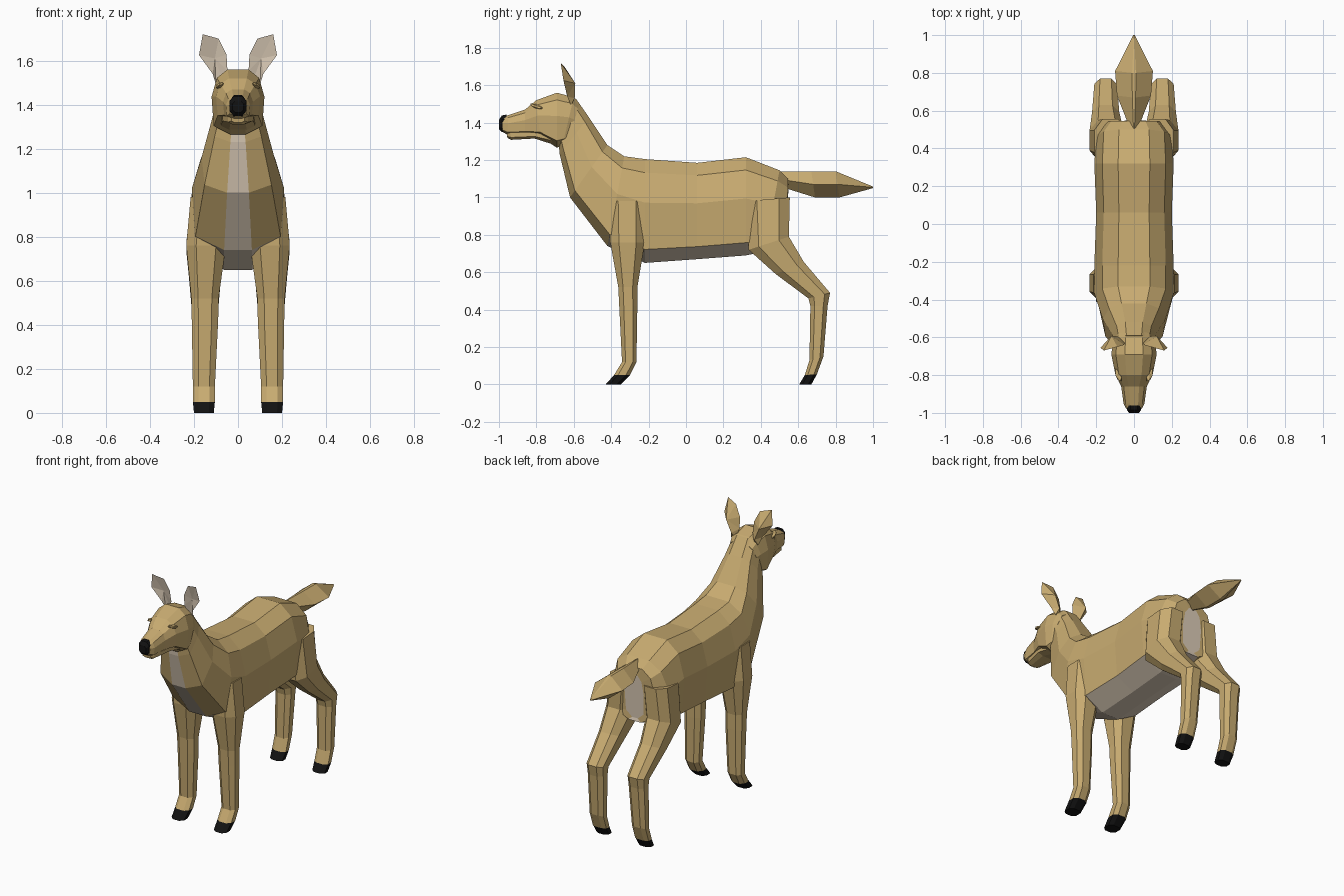
import bpy, bmesh
from mathutils import Vector, Matrix


def material(name, rgb):
    m = bpy.data.materials.new(name)
    m.diffuse_color = (*rgb, 1)
    return m


TAN = material("tan coat", (0.58, 0.41, 0.165))
CREAM = material("cream fur", (0.72, 0.61, 0.48))
BLACK = material("black horn", (0.006, 0.006, 0.006))

# Half cross-sections: (width factor, position from first end to second end)
BARREL = [(0.4, 0), (0.8, 0.13), (1, 0.42), (0.92, 0.87), (0.3, 1)]
OCTAGON = [(0.5, 0), (1, 0.25), (1, 0.75), (0.5, 1)]
DIAMOND = [(0.1, 0), (1, 0.5), (0.1, 1)]


def finish(bm, name, mats, mirror=False):
    bmesh.ops.recalc_face_normals(bm, faces=bm.faces[:])
    mesh = bpy.data.meshes.new(name)
    bm.to_mesh(mesh)
    bm.free()
    for m in mats:
        mesh.materials.append(m)
    ob = bpy.data.objects.new(name, mesh)
    bpy.context.collection.objects.link(ob)
    if mirror:
        ob.modifiers.new("Mirror", 'MIRROR').use_mirror_merge = False
    return ob


def loft(name, rings, half, mats, rule=None, mirror=False):
    """Skin rings (y1, z1, y2, z2, x centre, half width); rule(ring, side, centre) picks the colour."""
    bm = bmesh.new()
    loops = []
    for y1, z1, y2, z2, xc, hw in rings:
        a, b = Vector((xc, y1, z1)), Vector((xc, y2, z2))
        pts = [(f, u) for f, u in half] + [(-f, u) for f, u in reversed(half)]
        loops.append([bm.verts.new(a.lerp(b, u) + Vector((f * hw, 0, 0))) for f, u in pts])
    n = len(loops[0])
    faces = []
    for i, (p, q) in enumerate(zip(loops, loops[1:])):
        for k in range(n):
            j = (k + 1) % n
            faces.append((i, k, bm.faces.new((p[k], p[j], q[j], q[k]))))
    faces.append((-1, 0, bm.faces.new(loops[0])))
    faces.append((len(rings), 0, bm.faces.new(loops[-1])))
    if rule:
        for i, k, f in faces:
            f.material_index = rule(i, k, f.calc_center_median())
    return finish(bm, name, mats, mirror)


# Torso and neck: cream rump patch, belly and throat stripe
def torso_colour(i, k, c):
    if i == -1 or k == 4 and i < 9:
        return 1
    return int(k in (3, 5) and 2 <= i <= 5)


loft("torso_and_neck", [
    (0.548, 1.05, 0.535, 0.76, 0, 0.07),
    (0.545, 1.10, 0.54, 0.74, 0, 0.15),
    (0.50, 1.145, 0.42, 0.71, 0, 0.20),
    (0.32, 1.215, 0.32, 0.69, 0, 0.21),
    (0.06, 1.185, 0.06, 0.67, 0, 0.20),
    (-0.22, 1.205, -0.22, 0.65, 0, 0.21),
    (-0.33, 1.22, -0.42, 0.74, 0, 0.21),
    (-0.42, 1.28, -0.62, 1.00, 0, 0.165),
    (-0.52, 1.43, -0.675, 1.23, 0, 0.115),
    (-0.59, 1.53, -0.68, 1.28, 0, 0.10),
], BARREL, [TAN, CREAM], torso_colour)


# Legs with black hooves
def hoof_colour(i, k, c):
    return int(c.z < 0.045)


loft("front_legs", [
    (-0.41, 0.98, -0.22, 0.98, 0.13, 0.085),
    (-0.405, 0.76, -0.22, 0.76, 0.145, 0.09),
    (-0.362, 0.52, -0.26, 0.52, 0.15, 0.062),
    (-0.357, 0.42, -0.26, 0.42, 0.15, 0.06),
    (-0.342, 0.12, -0.265, 0.12, 0.155, 0.05),
    (-0.385, 0.05, -0.30, 0.05, 0.155, 0.05),
    (-0.43, 0.0, -0.35, 0.0, 0.155, 0.045),
], OCTAGON, [TAN, BLACK], hoof_colour, True)

loft("hind_legs", [
    (0.32, 0.98, 0.555, 1.0, 0.125, 0.085),
    (0.335, 0.72, 0.55, 0.79, 0.145, 0.09),
    (0.48, 0.59, 0.63, 0.655, 0.15, 0.072),
    (0.655, 0.46, 0.77, 0.49, 0.15, 0.06),
    (0.665, 0.42, 0.757, 0.42, 0.15, 0.057),
    (0.66, 0.13, 0.735, 0.15, 0.155, 0.05),
    (0.635, 0.05, 0.70, 0.055, 0.155, 0.05),
    (0.605, 0.0, 0.67, 0.0, 0.155, 0.045),
], OCTAGON, [TAN, BLACK], hoof_colour, True)

# Leaf-shaped tail
loft("tail", [
    (0.50, 1.14, 0.53, 1.05, 0, 0.025),
    (0.67, 1.14, 0.69, 1.00, 0, 0.09),
    (0.80, 1.14, 0.82, 1.00, 0, 0.10),
    (1.0, 1.058, 1.0, 1.05, 0, 0.004),
], DIAMOND, [TAN])

# Head, lower jaw and nose
loft("head", [
    (-0.57, 1.50, -0.63, 1.30, 0, 0.10),
    (-0.60, 1.535, -0.66, 1.28, 0, 0.112),
    (-0.69, 1.56, -0.69, 1.265, 0, 0.12),
    (-0.80, 1.52, -0.78, 1.325, 0, 0.10),
    (-0.86, 1.47, -0.86, 1.335, 0, 0.068),
    (-0.95, 1.44, -0.955, 1.335, 0, 0.055),
    (-0.98, 1.43, -0.98, 1.35, 0, 0.04),
], BARREL, [TAN])
loft("lower_jaw", [
    (-0.70, 1.36, -0.70, 1.28, 0, 0.08),
    (-0.81, 1.36, -0.81, 1.315, 0, 0.07),
    (-0.94, 1.36, -0.935, 1.308, 0, 0.045),
    (-0.96, 1.35, -0.955, 1.318, 0, 0.03),
], OCTAGON, [TAN])
loft("nose", [
    (-0.96, 1.443, -0.965, 1.345, 0, 0.038),
    (-0.985, 1.438, -0.985, 1.35, 0, 0.038),
    (-1.0, 1.415, -1.0, 1.365, 0, 0.026),
], OCTAGON, [BLACK])

# Brow ridges over the closed eyes
bm = bmesh.new()
bmesh.ops.create_icosphere(bm, subdivisions=1, radius=1, matrix=(
    Matrix.Translation((0.083, -0.80, 1.487)) @ Matrix.Rotation(-0.35, 4, 'Z')
    @ Matrix.Rotation(-0.3, 4, 'X') @ Matrix.Diagonal((0.016, 0.042, 0.012, 1))))
finish(bm, "brow_ridges", [TAN], True)

# Ears: rim outline with a bulging tan back and a hollow cream front
rim = [(0.16, -0.67, 1.72), (0.088, -0.65, 1.70), (0.052, -0.64, 1.627), (0.048, -0.63, 1.555),
       (0.065, -0.615, 1.50), (0.10, -0.615, 1.49), (0.115, -0.635, 1.54), (0.177, -0.655, 1.625)]
bm = bmesh.new()
edge = [bm.verts.new(p) for p in rim]
back = [bm.verts.new((0.12, -0.592, 1.61)), bm.verts.new((0.085, -0.595, 1.53))]
hollow = bm.verts.new((0.105, -0.63, 1.61))
for i in range(8):
    a, b = edge[i], edge[(i + 1) % 8]
    bm.faces.new((a, b, hollow)).material_index = 1
    bm.faces.new((b, a, back[1 if 3 <= i <= 5 else 0]))
bm.faces.new((back[0], back[1], edge[3]))
bm.faces.new((back[1], back[0], edge[6]))
finish(bm, "ears", [TAN, CREAM], True)
